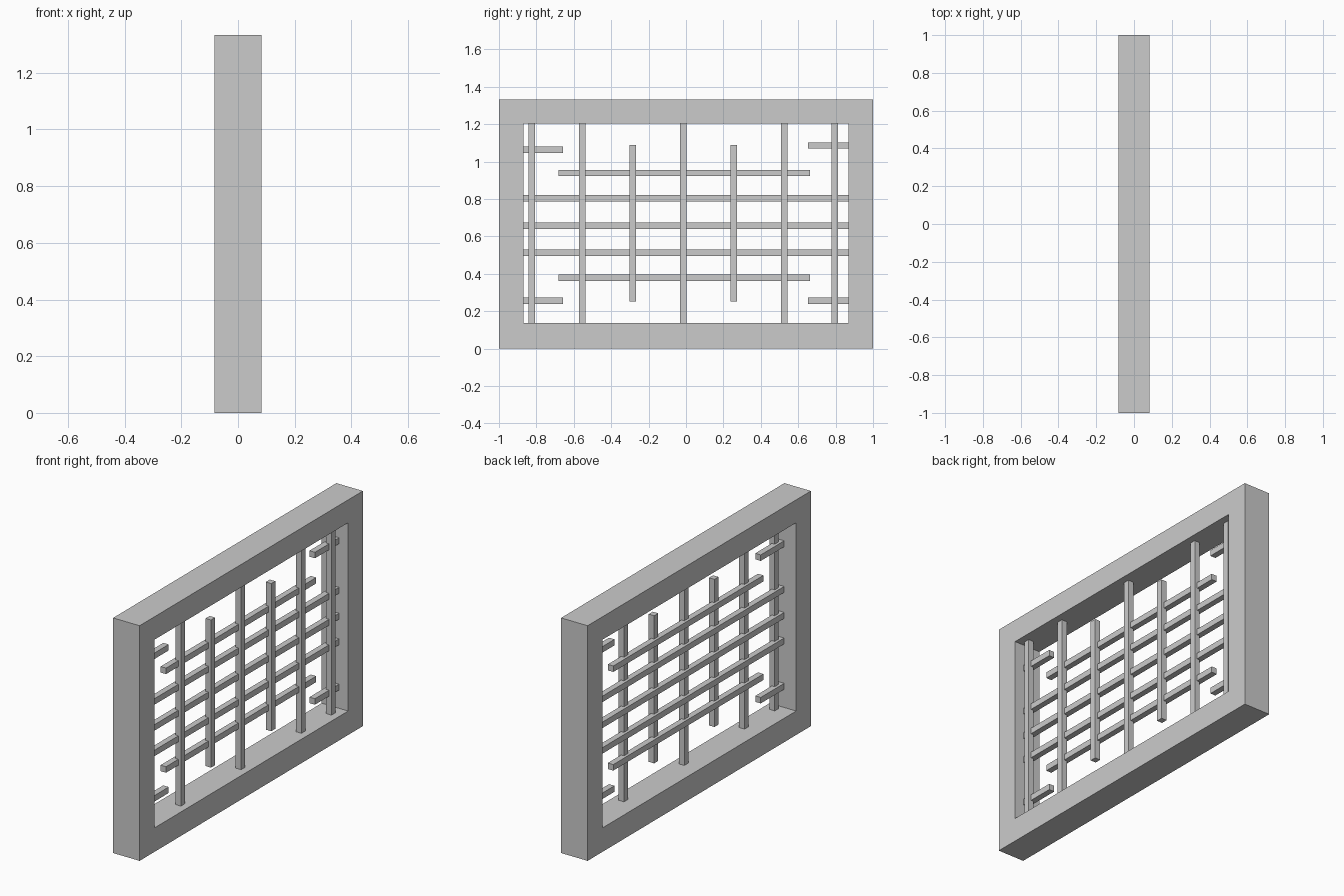
import bpy, bmesh

if "Cube" in bpy.data.objects:
    bpy.data.objects.remove(bpy.data.objects["Cube"])

Y_IN, Z_LO, Z_HI = 0.868, 0.136, 1.203   # frame opening
T = 0.034                                # bar thickness
X_VERT, X_HORIZ = 0.025, 0.009           # bar layers, overlapping in depth


def finish(name, bm):
    bmesh.ops.recalc_face_normals(bm, faces=bm.faces)
    mesh = bpy.data.meshes.new(name)
    bm.to_mesh(mesh)
    bm.free()
    obj = bpy.data.objects.new(name, mesh)
    bpy.context.collection.objects.link(obj)
    return obj


def box(name, x, y, z):
    """Box from (min, max) pairs on each axis."""
    bm = bmesh.new()
    bmesh.ops.create_cube(bm, size=1)
    for v in bm.verts:
        v.co = [lo + (c + 0.5) * (hi - lo) for c, (lo, hi) in zip(v.co, (x, y, z))]
    return finish(name, bm)


def around(c, t=T):
    return (c - t / 2, c + t / 2)


# Window frame: rectangular section swept around the opening
def loop(bm, x, y, z0, z1):
    return [bm.verts.new((x, a, b)) for a, b in ((-y, z0), (y, z0), (y, z1), (-y, z1))]


bm = bmesh.new()
rings = [loop(bm, -0.083, 1, 0, 1.333), loop(bm, 0.083, 1, 0, 1.333),
         loop(bm, 0.083, Y_IN, Z_LO, Z_HI), loop(bm, -0.083, Y_IN, Z_LO, Z_HI)]
for i in range(4):
    a, b = rings[i], rings[(i + 1) % 4]
    for j in range(4):
        k = (j + 1) % 4
        bm.faces.new((a[j], a[k], b[k], b[j]))
finish("window_frame", bm)

# Vertical bars: evenly spaced, third from each side is short
for i in range(7):
    span = (0.251, 1.088) if i in (2, 4) else (Z_LO, Z_HI)
    box(f"vertical_bar_{i + 1}", around(X_VERT), around(-0.824 + 0.27 * i, 0.036), span)

# Horizontal bars: three full width, outer two shortened
for i, z in enumerate((0.38, 0.513, 0.658, 0.805, 0.939)):
    span = (-0.682, 0.663) if i in (0, 4) else (-Y_IN, Y_IN)
    box(f"horizontal_bar_{i + 1}", around(X_HORIZ), span, around(z))

# Corner stubs attached to the frame sides
for side, span, heights in (("left", (-Y_IN, -0.658), (0.256, 1.064)),
                            ("right", (0.652, Y_IN), (0.256, 1.086))):
    for level, z in zip(("lower", "upper"), heights):
        box(f"{level}_{side}_stub", around(X_HORIZ), span, around(z))
